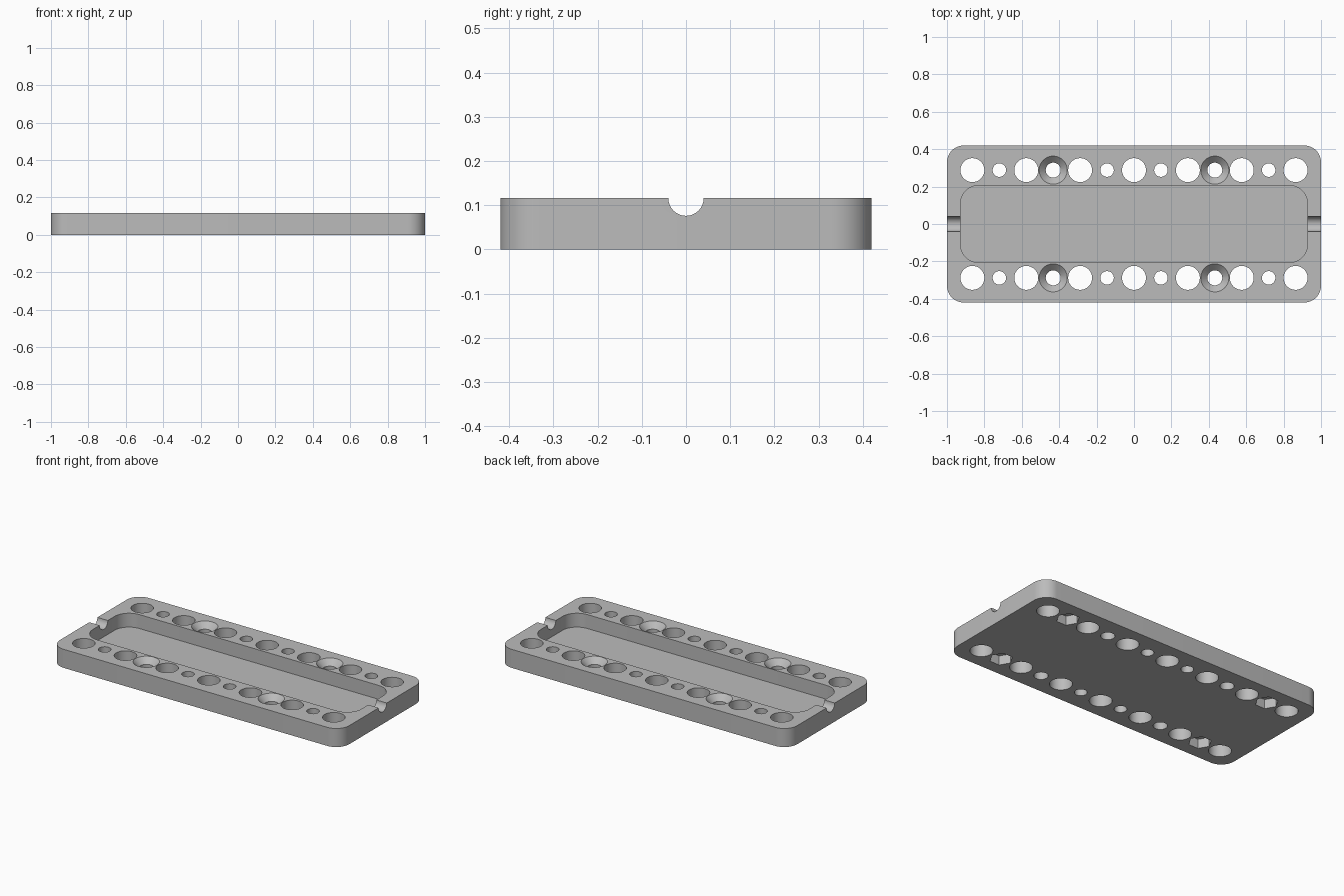
import bpy, bmesh, math
from mathutils import Matrix, Vector

cube = bpy.data.objects.get("Cube")
if cube:
    bpy.data.objects.remove(cube, do_unlink=True)

HEIGHT, PITCH = 0.116, 0.144

grey = bpy.data.materials.new("plain_grey")
grey.use_nodes = True
COLOUR = (0.5, 0.5, 0.5, 1)
grey.diffuse_color = COLOUR
grey.node_tree.nodes["Principled BSDF"].inputs["Base Color"].default_value = COLOUR


def finish(bm, name):
    bmesh.ops.recalc_face_normals(bm, faces=bm.faces)
    mesh = bpy.data.meshes.new(name)
    bm.to_mesh(mesh)
    bm.free()
    mesh.materials.append(grey)
    obj = bpy.data.objects.new(name, mesh)
    bpy.context.collection.objects.link(obj)
    return obj


def rounded_slab(name, hx, hy, radius, z0, z1, steps=12):
    """Rounded rectangle extruded from z0 to z1."""
    bm = bmesh.new()
    verts = []
    for corner, (sx, sy) in enumerate([(1, 1), (-1, 1), (-1, -1), (1, -1)]):
        for i in range(steps + 1):
            a = math.pi / 2 * (corner + i / steps)
            verts.append(bm.verts.new((sx * (hx - radius) + radius * math.cos(a),
                                       sy * (hy - radius) + radius * math.sin(a), z0)))
    face = bm.faces.new(verts)
    ext = bmesh.ops.extrude_face_region(bm, geom=[face])
    top = [v for v in ext["geom"] if isinstance(v, bmesh.types.BMVert)]
    bmesh.ops.translate(bm, verts=top, vec=(0, 0, z1 - z0))
    return finish(bm, name)


def cone(name, x, y, z0, z1, r0, r1, sides=48):
    """Upright cone or prism with its first corner on the x axis."""
    bm = bmesh.new()
    rings = []
    for z, r in ((z0, r0), (z1, r1)):
        rings.append([bm.verts.new((x + r * math.cos(math.tau * i / sides),
                                    y + r * math.sin(math.tau * i / sides), z))
                      for i in range(sides)])
    low, high = rings
    bm.faces.new(low)
    bm.faces.new(high)
    for i in range(sides):
        j = (i + 1) % sides
        bm.faces.new((low[i], low[j], high[j], high[i]))
    return finish(bm, name)


def cut(target, cutter):
    mod = target.modifiers.new(cutter.name, "BOOLEAN")
    mod.operation, mod.solver, mod.object = "DIFFERENCE", "EXACT", cutter
    bpy.context.view_layer.objects.active = target
    bpy.ops.object.modifier_apply(modifier=mod.name)
    bpy.data.objects.remove(cutter, do_unlink=True)


# Base plate with its long tray
plate = rounded_slab("mounting_plate", 1, 0.42, 0.09, 0, HEIGHT)
cut(plate, rounded_slab("tray_cutter", 0.928, 0.207, 0.1, 0.029, HEIGHT + 0.1))

# Half-round cable notches through both end walls
notch = bmesh.new()
bmesh.ops.create_cone(notch, cap_ends=True, segments=48, radius1=0.04, radius2=0.04, depth=2.4,
                      matrix=Matrix.Translation((0, 0, HEIGHT)) @ Matrix.Rotation(math.pi / 2, 4, "Y"))
cut(plate, finish(notch, "notch_cutter"))

# Two rows of holes
for y in (-2 * PITCH, 2 * PITCH):
    for i in range(-6, 7):
        x = i * PITCH
        if i % 2 == 0:
            radius = 0.064
        else:
            radius = 0.04 if abs(i) == 3 else 0.036
        cut(plate, cone("hole_cutter", x, y, -0.1, HEIGHT + 0.1, radius, radius))
        if abs(i) == 3:    # countersunk screw seat
            cut(plate, cone("screw_seat_cutter", x, y, HEIGHT - 0.036, HEIGHT + 0.036, 0.039, 0.111))
        if abs(i) == 5:    # hexagonal nut recess underneath
            cut(plate, cone("nut_cutter", x, y, -0.1, 0.058, 0.066, 0.066, sides=6))

# Smooth curved walls, crisp edges
bpy.ops.object.select_all(action="DESELECT")
plate.select_set(True)
bpy.context.view_layer.objects.active = plate
bpy.ops.object.shade_smooth_by_angle(angle=math.radians(30))
